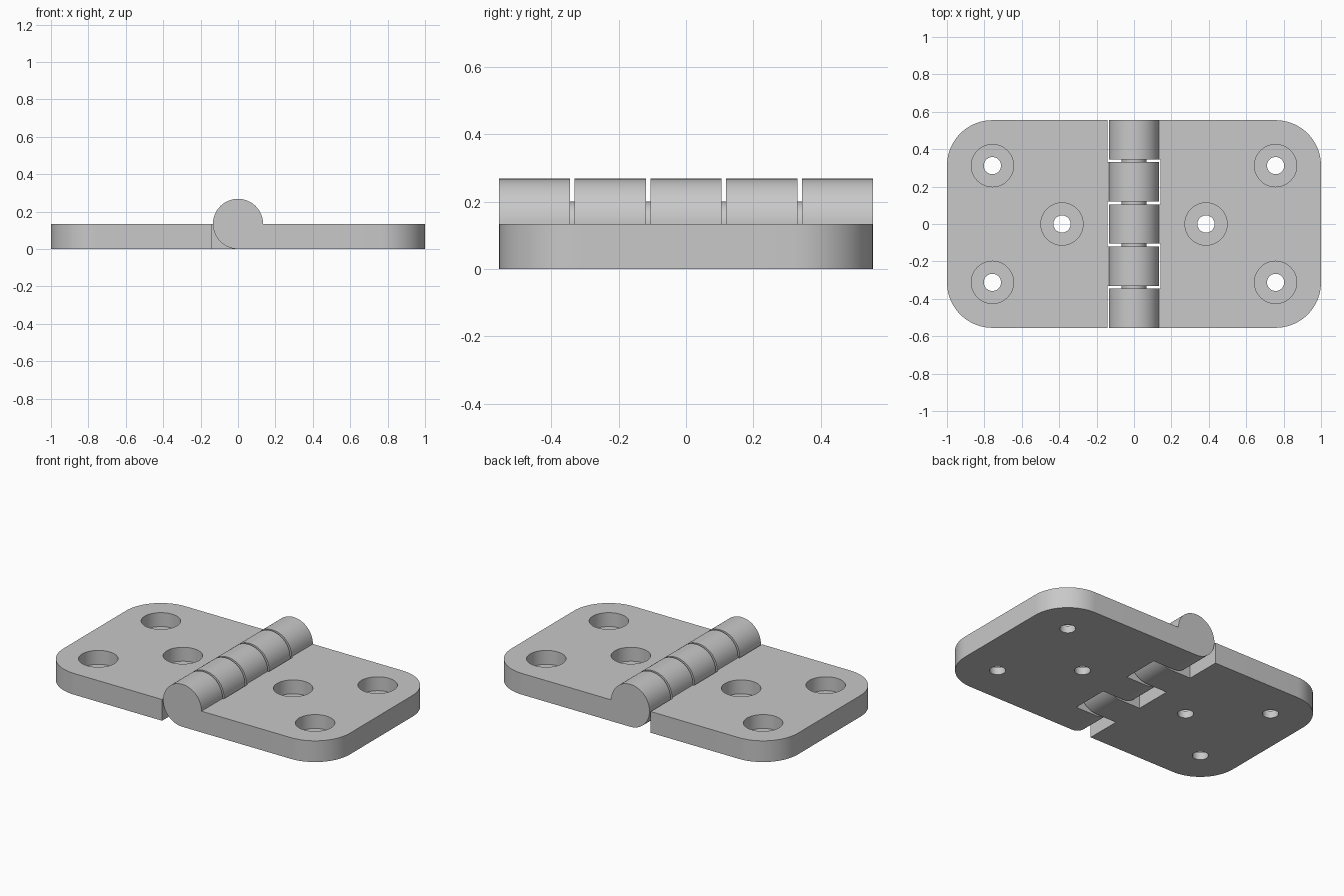
import bpy
import bmesh
from math import cos, sin, pi, radians
from mathutils import Vector

if "Cube" in bpy.data.objects:
    bpy.data.objects.remove(bpy.data.objects["Cube"], do_unlink=True)

HALF_Y = 0.555      # half depth of the hinge
T = 0.134           # plate thickness and knuckle radius
NOTCH = 0.142       # inner edge of each plate
CORNER = 0.243      # outer corner radius
KNUCKLE = 0.211     # knuckle length
PITCH = 0.225       # knuckle spacing including the gap
HOLES = [(0.757, 0.312), (0.757, -0.312), (0.385, 0.0)]

steel = bpy.data.materials.new("grey metal")
steel.use_nodes = True
GREY = (0.58, 0.58, 0.58, 1)
steel.diffuse_color = GREY
steel.node_tree.nodes["Principled BSDF"].inputs["Base Color"].default_value = GREY


def arc(cx, cy, r, start, end, n):
    """Points along an arc, angles in degrees."""
    angles = [radians(start + (end - start) * i / n) for i in range(n + 1)]
    return [(cx + r * cos(a), cy + r * sin(a)) for a in angles]


def prism(bm, points, offset):
    """Extrude a closed outline of 3D points along an offset."""
    low = [bm.verts.new(p) for p in points]
    high = [bm.verts.new(Vector(p) + Vector(offset)) for p in points]
    bm.faces.new(low)
    bm.faces.new(high)
    for i in range(len(low)):
        j = (i + 1) % len(low)
        bm.faces.new((low[i], low[j], high[j], high[i]))


def finish(bm, name):
    bmesh.ops.recalc_face_normals(bm, faces=bm.faces)
    mesh = bpy.data.meshes.new(name)
    bm.to_mesh(mesh)
    bm.free()
    obj = bpy.data.objects.new(name, mesh)
    mesh.materials.append(steel)
    bpy.context.collection.objects.link(obj)
    return obj


def activate(obj):
    bpy.ops.object.select_all(action='DESELECT')
    obj.select_set(True)
    bpy.context.view_layer.objects.active = obj


def combine(obj, tool, operation):
    """Apply a boolean and discard the tool."""
    mod = obj.modifiers.new("boolean", 'BOOLEAN')
    mod.operation = operation
    mod.solver = 'EXACT'
    mod.object = tool
    activate(obj)
    bpy.ops.object.modifier_apply(modifier=mod.name)
    bpy.data.objects.remove(tool, do_unlink=True)


def smooth(obj):
    activate(obj)
    bpy.ops.object.shade_smooth_by_angle(angle=radians(30))


def hole_cutter(side, radius, bottom):
    bm = bmesh.new()
    for x, y in HOLES:
        ring = arc(side * x, y, radius, 0, 360, 48)[:-1]
        prism(bm, [(px, py, bottom) for px, py in ring], (0, 0, 0.4))
    return finish(bm, "hole_cutter")


def make_leaf(name, side, rows):
    # plate with two rounded outer corners
    outline = [(NOTCH, -HALF_Y)]
    outline += arc(1 - CORNER, -HALF_Y + CORNER, CORNER, -90, 0, 20)
    outline += arc(1 - CORNER, HALF_Y - CORNER, CORNER, 0, 90, 20)
    outline += [(NOTCH, HALF_Y)]
    bm = bmesh.new()
    prism(bm, [(side * x, y, 0) for x, y in outline], (0, 0, T))
    leaf = finish(bm, name)

    # knuckles that run flush into the plate
    bm = bmesh.new()
    profile = [(0.2, 0)] + arc(0, T, T, 270, 0, 60) + [(0.2, T)]
    for row in rows:
        y = row * PITCH - KNUCKLE / 2
        prism(bm, [(side * x, y, z) for x, z in profile], (0, KNUCKLE, 0))
    combine(leaf, finish(bm, "knuckles"), 'UNION')

    # counterbored screw holes
    combine(leaf, hole_cutter(side, 0.113, T - 0.088), 'DIFFERENCE')
    combine(leaf, hole_cutter(side, 0.046, -0.2), 'DIFFERENCE')

    # merge coplanar pieces
    bm = bmesh.new()
    bm.from_mesh(leaf.data)
    bmesh.ops.remove_doubles(bm, verts=bm.verts, dist=0.00005)
    bmesh.ops.dissolve_limit(bm, angle_limit=radians(0.3), verts=bm.verts,
                             edges=bm.edges)
    bm.to_mesh(leaf.data)
    bm.free()
    smooth(leaf)


make_leaf("left_leaf", 1, (-2, 0, 2))
make_leaf("right_leaf", -1, (-1, 1))

# pin through the knuckles
bm = bmesh.new()
ring = arc(0, T, 0.066, 0, 360, 48)[:-1]
prism(bm, [(x, -0.45, z) for x, z in ring], (0, 0.9, 0))
smooth(finish(bm, "hinge_pin"))
